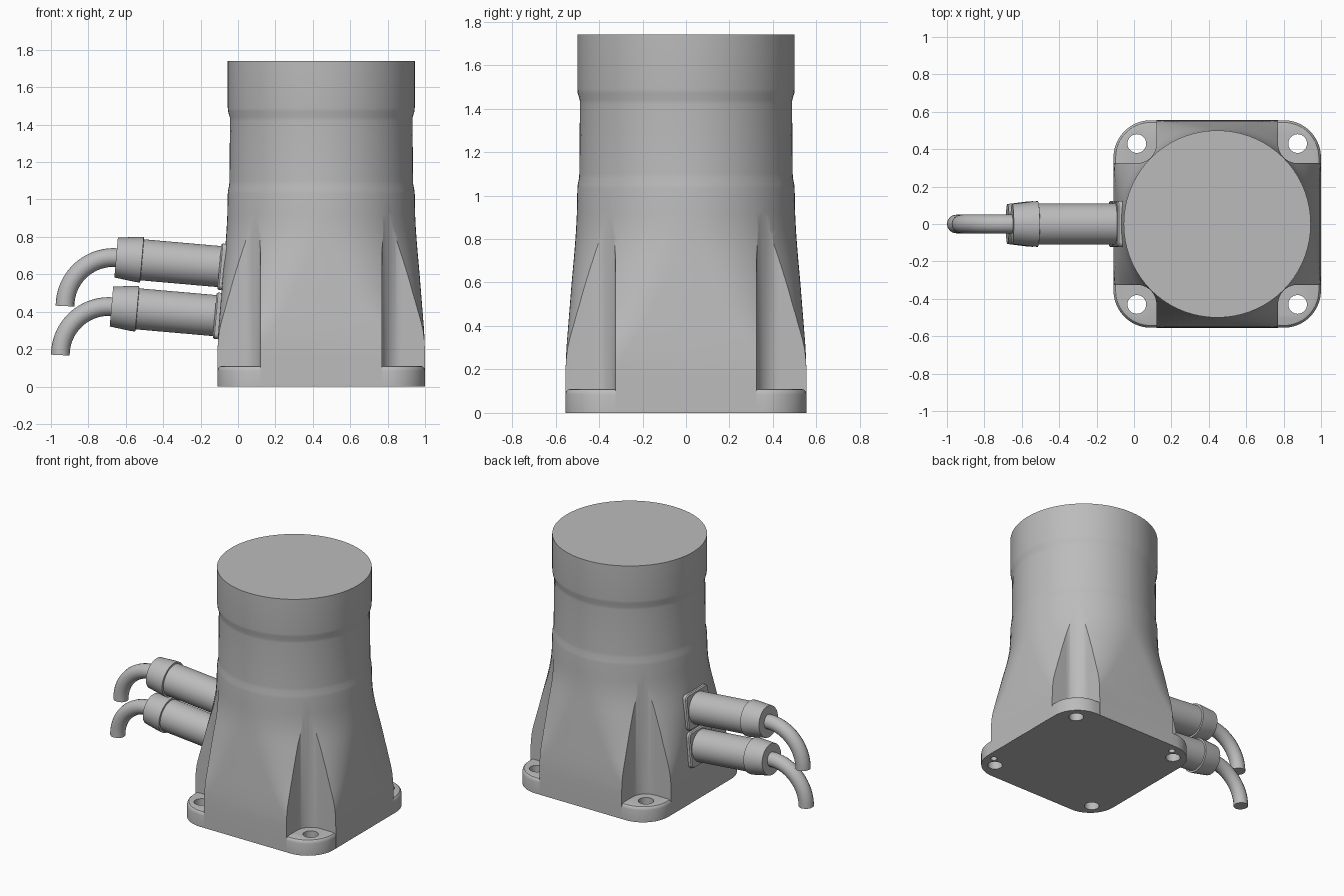
import bpy
import bmesh
from math import sin, cos, pi, radians
from mathutils import Matrix, Vector

cube = bpy.data.objects.get("Cube")
if cube:
    bpy.data.objects.remove(cube)

grey = bpy.data.materials.new("light grey")
grey.use_nodes = True
colour = (0.5, 0.5, 0.5, 1)
grey.diffuse_color = colour
grey.node_tree.nodes["Principled BSDF"].inputs["Base Color"].default_value = colour

CX = 0.445      # centre of the housing
HOLE = 0.43     # bolt hole offset from the centre


def activate(obj):
    bpy.ops.object.select_all(action='DESELECT')
    obj.select_set(True)
    bpy.context.view_layer.objects.active = obj


def smooth(obj):
    activate(obj)
    bpy.ops.object.shade_smooth_by_angle(angle=radians(32))


def loft(name, rings, matrix=Matrix()):
    """Closed skin through equal-sized rings of points."""
    bm = bmesh.new()
    rows = [[bm.verts.new(matrix @ Vector(p)) for p in ring] for ring in rings]
    for a, b in zip(rows, rows[1:]):
        for i in range(len(a)):
            j = (i + 1) % len(a)
            bm.faces.new((a[i], a[j], b[j], b[i]))
    bm.faces.new(rows[0][::-1])
    bm.faces.new(rows[-1])
    bmesh.ops.recalc_face_normals(bm, faces=bm.faces)
    mesh = bpy.data.meshes.new(name)
    bm.to_mesh(mesh)
    bm.free()
    mesh.materials.append(grey)
    obj = bpy.data.objects.new(name, mesh)
    bpy.context.collection.objects.link(obj)
    return obj


def square(z, w, c, steps=18):
    """Rounded square of half width w, with corner arcs centred at +-c."""
    ring = []
    for q in range(4):
        sx, sy = ((1, 1), (-1, 1), (-1, -1), (1, -1))[q]
        for i in range(steps + 1):
            a = (q + i / steps) * pi / 2
            ring.append((sx * c + (w - c) * cos(a), sy * c + (w - c) * sin(a), z))
    return ring


def circle(z, r, sides=48):
    return [(r * cos(2 * pi * i / sides), r * sin(2 * pi * i / sides), z)
            for i in range(sides)]


def cut(target, cutters):
    for cutter in cutters:
        mod = target.modifiers.new("cut", 'BOOLEAN')
        mod.operation, mod.solver, mod.object = 'DIFFERENCE', 'EXACT', cutter
        activate(target)
        bpy.ops.object.modifier_apply(modifier=mod.name)
        bpy.data.objects.remove(cutter)


corners = [(sx, sy) for sx in (-1, 1) for sy in (-1, 1)]
at_centre = Matrix.Translation((CX, 0, 0))

# Housing: rounded square foot blending into a stepped round column
body_rows = [(0.001, .555, .355), (.12, .555, .355), (.2, .554, .33), (.3, .55, .27),
             (.4, .542, .2), (.5, .534, .145), (.6, .526, .1), (.7, .517, .055),
             (.77, .511, .028), (.84, .506, .01), (.92, .502, .004), (1.03, .5, .002),
             (1.05, .498, .002), (1.08, .492, .002), (1.1, .491, .002),
             (1.42, .488, .002), (1.44, .489, .002), (1.47, .498, .002),
             (1.49, .5, .002), (1.74, .5, .002)]
housing = loft("housing", [square(*row) for row in body_rows], at_centre)

# Upright pockets in the four corners
pockets = []
for sx, sy in corners:
    place = Matrix.Translation((CX + sx * .625, sy * .625, 0))
    pockets.append(loft("pocket_cutter", [square(z, .3, .195) for z in (-.1, 1.0)], place))
cut(housing, pockets)
smooth(housing)

# Mounting flange with softened top edge
flange_rows = [(0, .5545), (.085, .5545), (.098, .551), (.107, .543), (.11, .532)]
flange = loft("mounting_flange", [square(z, w, .355) for z, w in flange_rows], at_centre)

# Through bolt holes and two blind pin holes in the underside
drills = [loft("drill", [circle(z, .05) for z in (-.1, .3)],
               Matrix.Translation((CX + sx * HOLE, sy * HOLE, 0))) for sx, sy in corners]
for x, y in ((-.365, .495), (.495, -.365)):
    drills.append(loft("drill", [circle(z, .022, 24) for z in (-.1, .06)],
                       Matrix.Translation((CX + x, y, 0))))
cut(flange, drills)
smooth(flange)


def cable(name, dx, dz):
    """Round cable that leaves the plug and bends a quarter turn down."""
    points = [(-.58, .683)]
    for i in range(17):
        a = pi / 2 * (1 + i / 16)
        points.append((-.665 + .26 * cos(a), .43 + .26 * sin(a)))
    curve = bpy.data.curves.new(name, 'CURVE')
    curve.dimensions = '3D'
    curve.bevel_depth = .05
    curve.bevel_resolution = 6
    curve.use_fill_caps = True
    spline = curve.splines.new('POLY')
    spline.points.add(len(points) - 1)
    for p, (x, z) in zip(spline.points, points):
        p.co = (x + dx, 0, z + dz, 1)
    curve.materials.append(grey)
    obj = bpy.data.objects.new(name, curve)
    bpy.context.collection.objects.link(obj)
    activate(obj)
    bpy.ops.object.convert(target='MESH')
    smooth(bpy.context.view_layer.objects.active)


# Two tilted plug connectors on the right side, with plate, cuff and cable
plug_profile = [(0, .11), (.464, .11), (.466, .122), (.49, .121), (.604, .107)]
for label, dx, dz in (("upper", 0, 0), ("lower", -.025, -.262)):
    tilt = Matrix.Translation((-.05 + dx, 0, .637 + dz)) @ Matrix.Rotation(radians(-85), 4, 'Y')
    plate = loft(label + "_connector_plate",
                 [square(z, w, .095) for z, w in ((-.06, .124), (.042, .124), (.05, .118))], tilt)
    smooth(plate)
    plug = loft(label + "_connector_plug", [circle(z, r) for z, r in plug_profile], tilt)
    smooth(plug)
    cable(label + "_cable", dx, dz)
